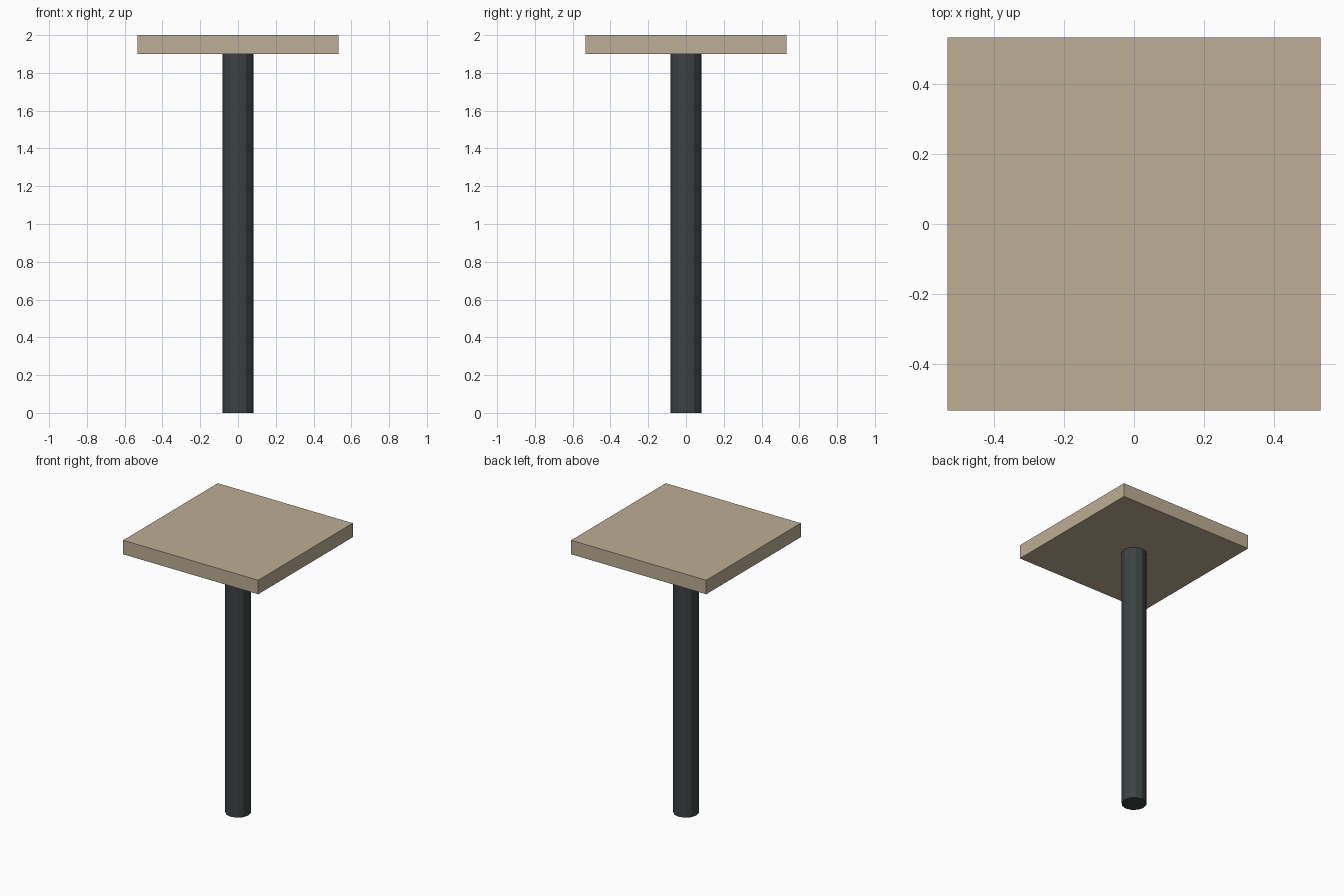
import bpy

cube = bpy.data.objects.get("Cube")
if cube:
    bpy.data.objects.remove(cube, do_unlink=True)


def material(name, color):
    mat = bpy.data.materials.new(name)
    mat.use_nodes = True
    mat.diffuse_color = color
    mat.node_tree.nodes["Principled BSDF"].inputs["Base Color"].default_value = color
    return mat


def finish(name, mat):
    obj = bpy.context.object
    obj.name = obj.data.name = name
    obj.data.materials.append(mat)
    return obj


HEIGHT = 2.0
SLAB_WIDTH = 1.065
SLAB_THICKNESS = 0.1
POST_RADIUS = 0.083
POST_HEIGHT = HEIGHT - SLAB_THICKNESS

wood = material("pale_wood", (0.51, 0.42, 0.30, 1))
metal = material("dark_metal", (0.045, 0.055, 0.056, 1))

# Square top slab
bpy.ops.mesh.primitive_cube_add(size=1, location=(0, 0, HEIGHT - SLAB_THICKNESS / 2))
slab = finish("table_top", wood)
slab.scale = (SLAB_WIDTH, SLAB_WIDTH, SLAB_THICKNESS)
bpy.ops.object.transform_apply(location=False, rotation=False, scale=True)

# Central faceted post
bpy.ops.mesh.primitive_cylinder_add(vertices=12, radius=POST_RADIUS, depth=POST_HEIGHT,
                                    location=(0, 0, POST_HEIGHT / 2))
finish("center_post", metal)
